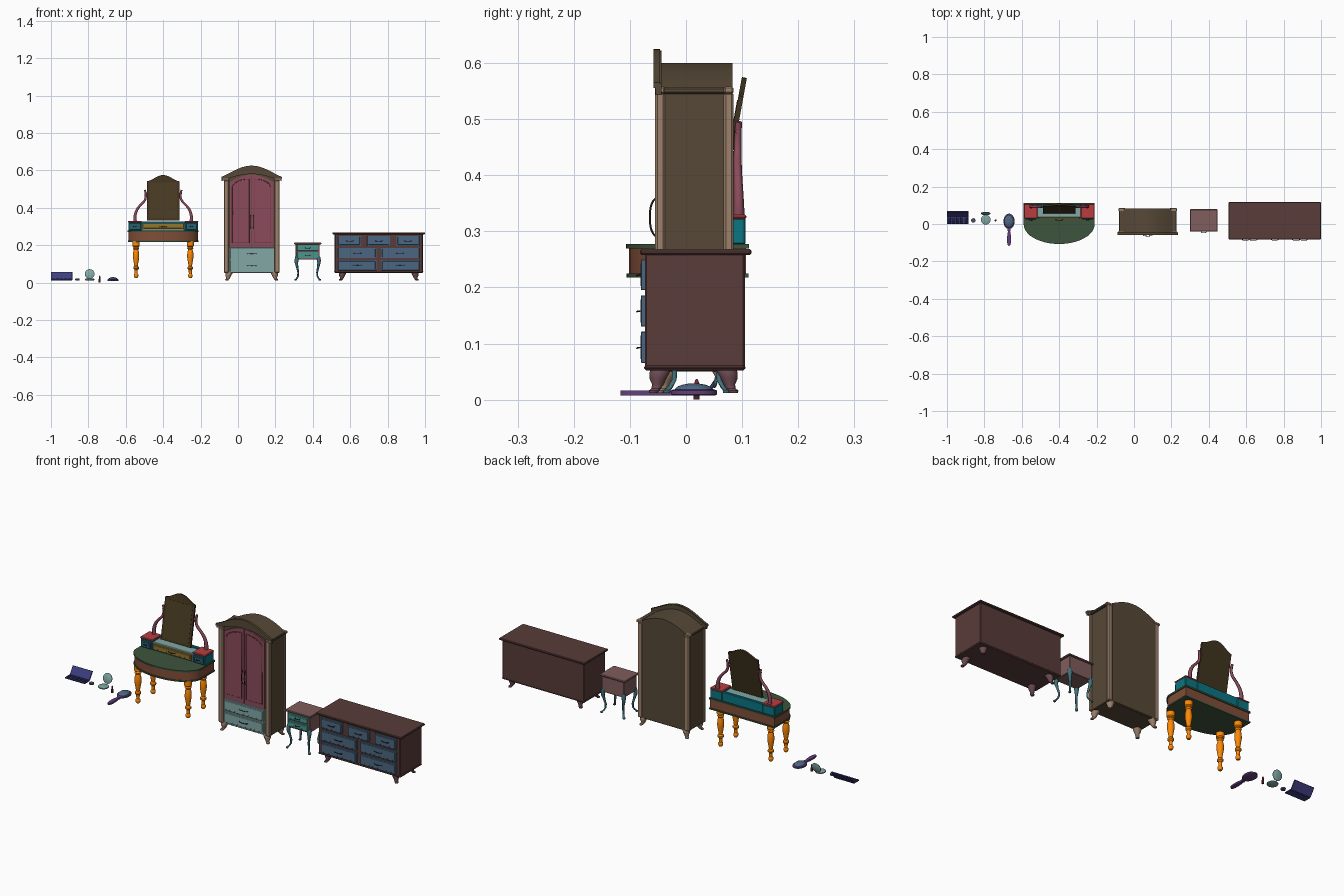
import bpy, bmesh, math

if "Cube" in bpy.data.objects:
    bpy.data.objects.remove(bpy.data.objects["Cube"])

MATS = {}
BROWN, DARK, BLUE = (.35, .245, .235), (.17, .11, .12), (.30, .40, .50)
TEAL, LTEAL, OLIVE = (.07, .46, .51), (.50, .65, .64), (.34, .29, .225)
TAN, ROSE, PINK = (.61, .50, .42), (.54, .30, .36), (.50, .365, .365)
ORANGE, GREEN, RED = (1, .53, .04), (.25, .33, .25), (.72, .25, .26)
PURPLE, NAVY, GOLD = (.38, .26, .48), (.25, .25, .50), (.56, .46, .20)


def paint(ob, col):
    if col not in MATS:
        MATS[col] = bpy.data.materials.new("paint_%d" % len(MATS))
        MATS[col].diffuse_color = (*[c ** 2.2 for c in col], 1)
    ob.data.materials.append(MATS[col])
    return ob


def finish(name, bm, col, smooth=False):
    bmesh.ops.recalc_face_normals(bm, faces=bm.faces)
    if smooth:
        for f in bm.faces:
            f.smooth = True
        for e in bm.edges:
            e.smooth = e.calc_face_angle(0) < math.radians(40)
    me = bpy.data.meshes.new(name)
    bm.to_mesh(me)
    bm.free()
    ob = bpy.data.objects.new(name, me)
    bpy.context.collection.objects.link(ob)
    return paint(ob, col)


def box(name, x, y, z, col, bev=.003):
    bm = bmesh.new()
    bmesh.ops.create_cube(bm, size=1)
    for v in bm.verts:
        v.co = [(r[0] + r[1]) / 2 + c * (r[1] - r[0]) for c, r in zip(v.co, (x, y, z))]
    if bev:
        bmesh.ops.bevel(bm, geom=bm.edges[:], offset=bev, segments=1, affect='EDGES')
    return finish(name, bm, col)


def prism(name, pts, axis, a, b, col):
    bm = bmesh.new()
    f = bm.faces.new([bm.verts.new((p, a, q) if axis == 'y' else (p, q, a)) for p, q in pts])
    r = bmesh.ops.extrude_face_region(bm, geom=[f])
    d = (0, b - a, 0) if axis == 'y' else (0, 0, b - a)
    bmesh.ops.translate(bm, vec=d, verts=[v for v in r['geom'] if isinstance(v, bmesh.types.BMVert)])
    return finish(name, bm, col, True)


def loft(name, rings, col, n=16):
    """rings: (cx, cy, z, rx, ry), horizontal sections"""
    bm = bmesh.new()
    rows = [[bm.verts.new((cx + rx * math.cos(2 * math.pi * i / n), cy + ry * math.sin(2 * math.pi * i / n), z))
             for i in range(n)] for cx, cy, z, rx, ry in rings]
    for p, q in zip(rows, rows[1:]):
        for i in range(n):
            j = (i + 1) % n
            bm.faces.new((p[i], p[j], q[j], q[i]))
    bm.faces.new(rows[0])
    bm.faces.new(rows[-1])
    return finish(name, bm, col, True)


def tube(name, pts, r, col, cyclic=False, smooth=True):
    cu = bpy.data.curves.new(name, 'CURVE')
    cu.dimensions, cu.bevel_depth, cu.bevel_resolution, cu.use_fill_caps = '3D', r, 1, True
    cu.resolution_u = 5
    sp = cu.splines.new('NURBS' if smooth else 'POLY')
    sp.points.add(len(pts) - 1)
    for p, c in zip(sp.points, pts):
        p.co = (*c[:3], 1)
        p.radius = c[3] if len(c) > 3 else 1
    sp.use_cyclic_u = cyclic
    if smooth:
        sp.use_endpoint_u, sp.order_u = True, min(4, len(pts))
    ob = bpy.data.objects.new(name, cu)
    bpy.context.collection.objects.link(ob)
    paint(ob, col)
    bpy.ops.object.select_all(action='DESELECT')
    ob.select_set(True)
    bpy.context.view_layer.objects.active = ob
    bpy.ops.object.convert(target='MESH')


def drawer(name, x, y, z, col, grip=.02):
    """drawer front with a thin raised panel and a bow handle"""
    box(name + "_front", x, (y - .007, y + .004), z, col, .001)
    box(name + "_panel", (x[0] + .007, x[1] - .007), (y - .008, y), (z[0] + .007, z[1] - .007), col, .0005)
    cx, cz = sum(x) / 2, sum(z) / 2
    tube(name + "_handle", [(cx - grip, y - .005, cz), (cx - grip, y - .014, cz), (cx, y - .015, cz - .003),
                            (cx + grip, y - .014, cz), (cx + grip, y - .005, cz)], .0014, DARK)


def cabriole(name, x, y, sx, sy, shape, col):
    """shape: (outward offset, z, radius)"""
    loft(name, [(x + sx * o, y + sy * o, z, r, r) for o, z, r in shape], col, 10)


FOOT = [(0, .060, .019), (.004, .048, .019), (.007, .038, .016), (.007, .027, .011),
        (.010, .020, .009), (.014, .016, .010), (.015, .012, .008)]

# dresser
box("dresser_body", (.517, .988), (-.073, .105), (.055, .262), BROWN)
box("dresser_base", (.514, .991), (-.075, .106), (.052, .062), BROWN, .004)
box("dresser_top", (.505, 1.0), (-.082, .117), (.258, .268), BROWN, .003)
for i in range(3):
    drawer("dresser_small_drawer", (.535 + .156 * i, .658 + .156 * i), -.073, (.195, .250), BLUE)
for z in (.065, .130):
    for x in (.535, .764):
        drawer("dresser_wide_drawer", (x, x + .206), -.073, (z, z + .056), BLUE, .022)
for x, sx in ((.563, -1), (.942, 1)):
    for y, sy in ((-.043, -1), (.070, 1)):
        cabriole("dresser_foot", x, y, sx, sy, FOOT, (.42, .30, .33))

# nightstand
box("nightstand_top", (.299, .446), (-.041, .079), (.204, .213), PINK)
box("nightstand_body", (.308, .437), (-.033, .072), (.122, .205), PINK, .002)
for z in (.131, .169):
    drawer("nightstand_drawer", (.316, .429), -.033, (z, z + .032), (.30, .58, .55), .014)
LEG = [(.002, .140, .010), (.005, .120, .011), (.006, .105, .009), (.001, .080, .006), (-.004, .055, .005),
       (-.003, .035, .0045), (.004, .022, .005), (.010, .017, .007), (.010, .012, .006)]
for x, sx in ((.318, -1), (.427, 1)):
    for y, sy in ((-.024, -1), (.062, 1)):
        cabriole("nightstand_leg", x, y, sx, sy, LEG, (.26, .44, .48))

# wardrobe
WX = .073


def arch(w, z, h, k=1.0, n=20):
    return [(WX + w * (2 * i / n - 1), z + h * max(0, math.cos(math.pi / 2 * (2 * i / n - 1))) ** k)
            for i in range(n + 1)]


prism("wardrobe_body", [(WX + .143, .055), (WX - .143, .055)] + arch(.143, .55, .050), 'y', -.045, .083, OLIVE)
prism("wardrobe_pediment", arch(.160, .563, .059, 1.2) + arch(.160, .543, .037)[::-1], 'y', -.054, -.044, OLIVE)
prism("wardrobe_pediment_trim", arch(.162, .565, .060, 1.2) + arch(.162, .555, .058, 1.2)[::-1], 'y',
      -.058, -.046, OLIVE)
box("wardrobe_plinth", (WX - .143, WX + .143), (-.048, .081), (.050, .060), OLIVE)
box("wardrobe_drawer_case", (WX - .120, WX + .120), (-.050, .0), (.052, .187), LTEAL, .001)
for s in (-1, 1):
    for y in ((-.055, -.037), (.067, .085)):
        box("wardrobe_corner_post", sorted((WX + s * .122, WX + s * .149)), y, (.052, .548), TAN, .004)
        box("wardrobe_post_cap", sorted((WX + s * .120, WX + s * .156)), y, (.545, .558), TAN, .003)
    box("wardrobe_side_cornice", sorted((WX + s * .130, WX + s * .154)), (-.045, .075), (.545, .557), OLIVE)
    # arched door, then its raised panel
    a, b = .0015, .117
    top = [(WX + s * (a + (b - a) * i / 10), .53 + .047 * math.cos(math.pi / 2 * i / 11)) for i in range(11)]
    prism("wardrobe_door", [(WX + s * b, .187), (WX + s * a, .187)] + top, 'y', -.053, -.04, ROSE)
    a, b = .014, .103
    top = [(WX + s * (a + (b - a) * math.sin(math.pi * i / 20)), .505 + .048 * math.cos(math.pi * i / 20))
           for i in range(11)]
    outline = [(WX + s * b, .213), (WX + s * a, .213)] + top
    prism("wardrobe_door_panel", outline, 'y', -.0545, -.04, ROSE)
    tube("wardrobe_door_moulding", [(x, -.053, z) for x, z in outline[:-1]], .0025, (.45, .24, .30), True, False)
    hx = WX + s * .008
    tube("wardrobe_door_handle", [(hx, -.052, .36), (hx, -.062, .355), (hx, -.067, .325), (hx, -.062, .295),
                                  (hx, -.052, .29)], .002, DARK)
    for y, sy in ((-.032, -1), (.062, 1)):
        cabriole("wardrobe_foot", WX + s * .118, y, s, sy, FOOT, TAN)
for z in (.062, .126):
    drawer("wardrobe_drawer", (WX - .115, WX + .115), -.050, (z, z + .057), LTEAL, .025)

# vanity table
VX = -.4


def dshape(e):
    arc = [(VX + (.19 - e) * math.cos(math.pi * i / 28), -(.107 - e) * math.sin(math.pi * i / 28)) for i in range(29)]
    return [(VX - .19 + e, .112 - e), (VX + .19 - e, .112 - e)] + arc


prism("vanity_top", dshape(0), 'z', .269, .277, GREEN)
prism("vanity_apron", dshape(.005), 'z', .224, .270, (.50, .31, .23))
prism("vanity_underside", dshape(.001), 'z', .218, .225, GREEN)
TURN = [(.222, .019), (.195, .019), (.190, .013), (.184, .017), (.177, .012), (.160, .016), (.135, .017),
        (.105, .012), (.088, .009), (.082, .015), (.074, .015), (.068, .009), (.047, .008), (.042, .012),
        (.033, .012), (.025, .008)]
for sx in (-1, 1):
    for y in (-.047, .078):
        loft("vanity_leg", [(VX + sx * .145, y, z, r, r) for z, r in TURN], ORANGE)
    bx = sorted((VX + sx * .117, VX + sx * .186))
    box("vanity_side_box", bx, (.032, .106), (.276, .324), TEAL)
    box("vanity_side_box_lid", (bx[0] - .002, bx[1] + .002), (.029, .108), (.322, .330), RED)
    drawer("vanity_side_drawer", (bx[0] + .006, bx[1] - .006), .032, (.282, .318), (.17, .38, .44), .008)
    # curved mirror support
    tube("mirror_support", [(VX + sx * o, y, z, r) for o, y, z, r in (
        (.150, .094, .328, 1.3), (.153, .094, .350, 1.2), (.146, .093, .385, 1), (.122, .092, .415, .9),
        (.098, .092, .435, .9), (.091, .092, .460, .8), (.094, .093, .482, .8), (.098, .094, .495, .7))], .008, ROSE)
    tube("mirror_pivot", [(VX + sx * .08, .090, .478), (VX + sx * .1, .092, .478)], .004, ROSE, smooth=False)
box("vanity_centre_case", (VX - .118, VX + .118), (.034, .092), (.276, .319), LTEAL)
box("vanity_back_panel", (VX - .118, VX + .118), (.090, .106), (.276, .326), TEAL)
drawer("vanity_centre_drawer", (VX - .110, VX + .110), .034, (.283, .314), GOLD)

# tilting mirror with crested frame
crest = [(-.086, 0), (.086, 0), (.086, .212)]
crest += [(.078 - .156 * i / 20, .214 + .032 * (.5 - .5 * math.cos(math.pi * i / 10)) ** .7) for i in range(21)]
crest += [(-.086, .212)]
glass = [(-.074, .012), (.074, .012), (.074, .204), (-.074, .204)]
for name, pts, y0, y1, c in (("mirror_frame", crest, -.0045, .0045, (.26, .215, .14)),
                             ("mirror_glass", glass, -.0055, .0, (.29, .24, .155))):
    ob = prism(name, pts, 'y', y0, y1, c)
    ob.location, ob.rotation_euler = (VX, .060, .332), (-.18, 0, 0)

# colour palette with open lid
box("palette_base", (-1.0, -.886), (0, .040), (.012, .019), NAVY, .001)
for i in range(5):
    for j in range(2):
        box("palette_pan", (-.995 + .022 * i, -.979 + .022 * i), (.004 + .017 * j, .018 + .017 * j), (.017, .0205),
            (.15, .15, .30), .001)
lid = box("palette_lid", (-.057, .057), (-.003, .003), (0, .048), NAVY, .001)
lid.location, lid.rotation_euler = (-.943, .040, .015), (-.60, 0, 0)

# small pot
loft("pot", [(-.859, .019, z, r, r) for z, r in ((.012, .011), (.017, .012), (.020, .012), (.021, .008))],
     (.30, .30, .42))

# round powder compact
loft("compact_base", [(-.793, .023, z, r, r) for z, r in ((.012, .023), (.014, .026), (.019, .026), (.021, .022))],
     LTEAL, 24)
cl = loft("compact_lid", [(0, 0, z, r, r) for z, r in ((-.003, .022), (-.001, .026), (.002, .026), (.004, .023))],
          LTEAL, 24)
cl.location, cl.rotation_euler = (-.793, .057, .046), (math.radians(76), 0, 0)

# lipstick
loft("lipstick_case", [(-.740, .019, z, .0055, .0055) for z in (0, .018)], (.30, .15, .17), 12)
loft("lipstick_tip", [(-.740, .019, z, r, r) for z, r in ((.017, .0042), (.030, .0042), (.034, .003), (.037, .001))],
     (.45, .18, .22), 12)

# hand mirror with domed back
HX, HY = -.668, .014
loft("hand_mirror_rim", [(HX, HY, z, r, r * 1.38) for z, r in ((.007, .027), (.009, .030), (.016, .030), (.018, .027))],
     PURPLE, 28)
loft("hand_mirror_dome", [(HX, HY, .017 + .012 * math.sin(a), .025 * math.cos(a), .034 * math.cos(a))
                          for a in (0, .3, .6, .9, 1.2, 1.5)], BLUE, 28)
hw = [(-.020, .006), (-.032, .009), (-.040, .006), (-.055, .009), (-.080, .011), (-.100, .010), (-.112, .007),
      (-.117, .002)]
prism("hand_mirror_handle", [(HX - w, y) for y, w in hw] + [(HX + w, y) for y, w in hw[::-1]], 'z', .007, .016, PURPLE)

for m in bpy.data.materials:
    if m.users and not m.is_grease_pencil:
        m.use_nodes = True
        m.node_tree.nodes["Principled BSDF"].inputs["Base Color"].default_value = m.diffuse_color
